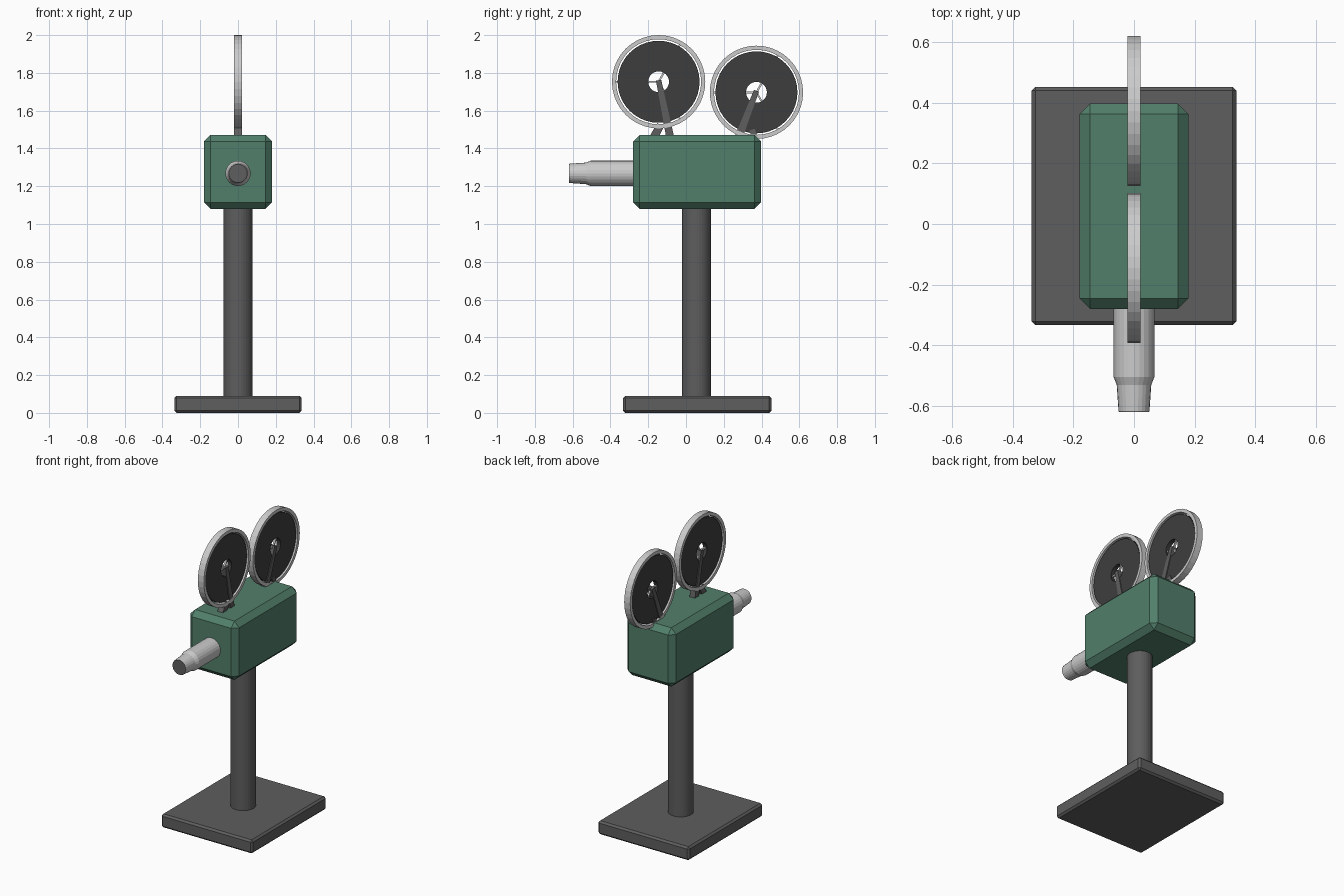
import bpy, bmesh, math
from mathutils import Matrix, Vector

if "Cube" in bpy.data.objects:
    bpy.data.objects.remove(bpy.data.objects["Cube"])


def material(name, rgb):
    m = bpy.data.materials.new(name)
    m.diffuse_color = (*rgb, 1)
    m.use_nodes = True
    m.node_tree.nodes["Principled BSDF"].inputs["Base Color"].default_value = m.diffuse_color
    return m


GREEN = material("green paint", (0.084, 0.212, 0.147))
GREY = material("dark grey metal", (0.115, 0.112, 0.115))
LIGHT = material("light grey metal", (0.60, 0.60, 0.60))
BLACK = material("black film", (0.048, 0.048, 0.048))


def finish(name, bm, *mats):
    bmesh.ops.recalc_face_normals(bm, faces=bm.faces)
    me = bpy.data.meshes.new(name)
    bm.to_mesh(me)
    bm.free()
    ob = bpy.data.objects.new(name, me)
    bpy.context.collection.objects.link(ob)
    for m in mats:
        me.materials.append(m)
    return ob


def box(name, lo, hi, bevel, mat):
    lo, hi = Vector(lo), Vector(hi)
    bm = bmesh.new()
    bmesh.ops.create_cube(bm, size=1, matrix=Matrix.Translation((lo + hi) / 2)
                          @ Matrix.Diagonal((*(hi - lo), 1)))
    bmesh.ops.bevel(bm, geom=bm.edges[:], offset=bevel, segments=1, affect='EDGES')
    return finish(name, bm, mat)


def lathe(name, profile, matrix, sides, *mats, closed=False):
    """Spin (radius, height) points around z, then place with the matrix."""
    bm = bmesh.new()
    rings = []
    for r, h in profile:
        rings.append([bm.verts.new(matrix @ Vector((r * math.cos(a), r * math.sin(a), h)))
                      for a in (2 * math.pi * i / sides for i in range(sides))])
    pairs = list(zip(rings, rings[1:]))
    if closed:
        pairs.append((rings[-1], rings[0]))
    for a, b in pairs:
        for i in range(sides):
            j = (i + 1) % sides
            bm.faces.new((a[i], a[j], b[j], b[i]))
    if not closed:
        bm.faces.new(rings[0])
        bm.faces.new(rings[-1])
    return finish(name, bm, *mats)


def bar(name, start, end, w0, w1, half_x, mat):
    """Tapered flat bar between two (y, z) points."""
    a, b = Vector(start), Vector(end)
    d = (b - a).normalized()
    n = Vector((-d.y, d.x))
    outline = [a + n * w0 / 2, a - n * w0 / 2, b - n * w1 / 2, b + n * w1 / 2]
    bm = bmesh.new()
    left = [bm.verts.new((-half_x, p.x, p.y)) for p in outline]
    right = [bm.verts.new((half_x, p.x, p.y)) for p in outline]
    bm.faces.new(left)
    bm.faces.new(right)
    for i in range(4):
        j = (i + 1) % 4
        bm.faces.new((left[i], left[j], right[j], right[i]))
    return finish(name, bm, mat)


# Stand and body
box("base_plate", (-0.337, -0.333, 0), (0.337, 0.452, 0.09), 0.012, GREY)
lathe("post", [(0.077, 0.08), (0.077, 1.10)], Matrix.Translation((0, 0.055, 0)), 32, GREY)
box("camera_body", (-0.18, -0.28, 1.08), (0.18, 0.397, 1.472), 0.035, GREEN)

# Lens pointing forward, with a dark front glass
forward = Matrix.Translation((0, 0, 1.268)) @ Matrix.Rotation(math.pi / 2, 4, 'X')
lens = lathe("lens", [(0.067, 0.26), (0.067, 0.505), (0.057, 0.53), (0.051, 0.617),
                      (0.049, 0.62)], forward, 24, LIGHT, GREY)
for f in lens.data.polygons:
    if f.normal.y < -0.95 and f.center.y < -0.6:
        f.material_index = 1

# Film reels: rim, film disc, thin spokes and a support arm
REELS = [("front", -0.145, 1.753, -0.082), ("rear", 0.373, 1.697, 0.275)]
for side, y, z, foot in REELS:
    place = Matrix.Translation((0, y, z)) @ Matrix.Rotation(math.pi / 2, 4, 'Y')
    lathe(side + "_reel_rim", [(0.247, -0.022), (0.247, 0.022), (0.225, 0.022),
                               (0.225, -0.022)], place, 40, LIGHT, closed=True)
    lathe(side + "_reel_film", [(0.217, -0.015), (0.217, 0.015), (0.055, 0.015),
                                (0.055, -0.015)], place, 40, BLACK, closed=True)
    for k, deg in enumerate((60, 180, 300)):
        a = math.radians(deg)
        tip = (y + 0.23 * math.cos(a), z + 0.23 * math.sin(a))
        bar(f"{side}_reel_spoke_{k + 1}", (y, z), tip, 0.01, 0.01, 0.006, LIGHT)
    bar(side + "_reel_arm", (y, z + 0.008), (foot, 1.45), 0.028, 0.042, 0.02, GREY)

# Short second foot under each reel
bar("front_reel_foot", (-0.135, 1.525), (-0.175, 1.45), 0.04, 0.045, 0.02, GREY)
bar("rear_reel_foot", (0.35, 1.50), (0.365, 1.45), 0.03, 0.03, 0.02, GREY)
